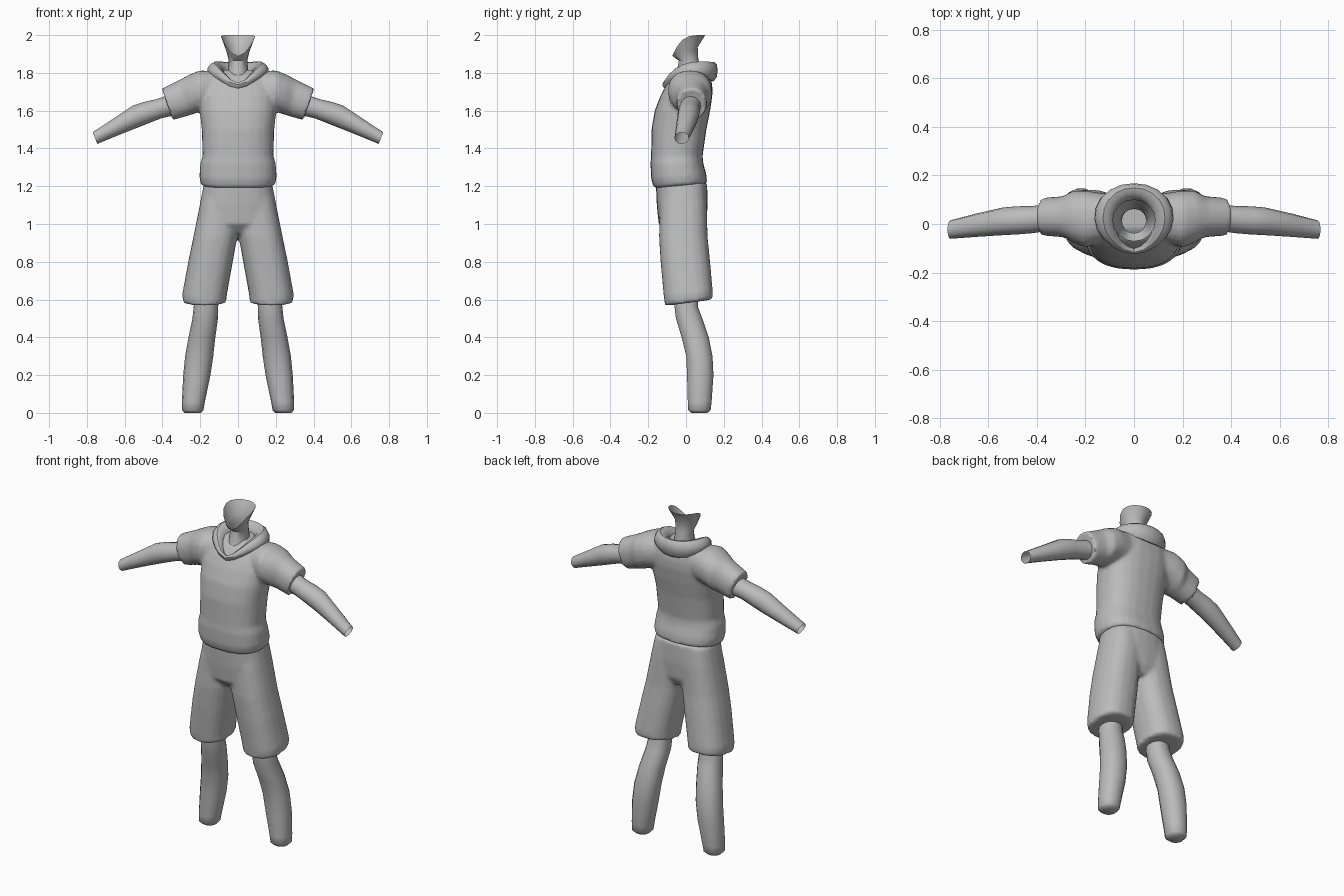
import bpy, bmesh, math
from mathutils import Vector

if "Cube" in bpy.data.objects:
    bpy.data.objects.remove(bpy.data.objects["Cube"])

mat = bpy.data.materials.new("plain_grey")
mat.diffuse_color = (0.5, 0.5, 0.5, 1)
mat.use_nodes = True
mat.node_tree.nodes["Principled BSDF"].inputs["Base Color"].default_value = mat.diffuse_color


def box_ring(z, x0, x1, y0, y1, tilt=0.0):
    """Horizontal ring given by its extents; tilt lifts the back."""
    return (Vector(((x0 + x1) / 2, (y0 + y1) / 2, z)),
            Vector(((x1 - x0) / 2, 0, 0)), Vector((0, (y1 - y0) / 2, tilt)))


def side_ring(x, y, z, dx, dz, ry):
    """Ring across a limb that points sideways."""
    return Vector((x, y, z)), Vector((0, ry, 0)), Vector((dx, 0, dz))


def bridge(bm, a, b):
    n = len(a)
    for i in range(n):
        bm.faces.new((a[i], a[(i + 1) % n], b[(i + 1) % n], b[i]))


def loft(bm, rings, sides=16, power=2.0, sign=1, cap_start=True, cap_end=True):
    loops = []
    for c, u, v in rings:
        loop = []
        for i in range(sides):
            t = 2 * math.pi * i / sides
            cs, sn = math.cos(t), math.sin(t)
            p = (c + u * math.copysign(abs(cs) ** (2 / power), cs)
                 + v * math.copysign(abs(sn) ** (2 / power), sn))
            loop.append(bm.verts.new((p.x * sign, p.y, p.z)))
        loops.append(loop)
    for a, b in zip(loops, loops[1:]):
        bridge(bm, a, b)
    if cap_start:
        bm.faces.new(loops[0])
    if cap_end:
        bm.faces.new(loops[-1])
    return loops


def finish(name, bm, blend=False):
    bmesh.ops.recalc_face_normals(bm, faces=bm.faces)
    me = bpy.data.meshes.new(name)
    bm.to_mesh(me)
    bm.free()
    me.materials.append(mat)
    ob = bpy.data.objects.new(name, me)
    bpy.context.collection.objects.link(ob)
    bpy.ops.object.select_all(action='DESELECT')
    bpy.context.view_layer.objects.active = ob
    ob.select_set(True)
    if blend:  # fuse overlapping cloth volumes into one soft surface
        r = ob.modifiers.new("fuse", 'REMESH')
        r.mode = 'VOXEL'
        r.voxel_size = 0.011
        r.use_smooth_shade = True
        s = ob.modifiers.new("soften", 'SMOOTH')
        s.factor = 0.5
        s.iterations = 5
        bpy.ops.object.modifier_apply(modifier="fuse")
        bpy.ops.object.modifier_apply(modifier="soften")
    bpy.ops.object.shade_smooth_by_angle(angle=math.radians(50))
    return ob


# Shirt: torso and short sleeves
bm = bmesh.new()
torso = [(1.20, .17, -.15, .09), (1.207, .197, -.172, .112), (1.25, .205, -.185, .108),
         (1.32, .200, -.188, .092), (1.36, .188, -.185, .088), (1.5, .192, -.183, .108),
         (1.6, .203, -.166, .128), (1.68, .205, -.135, .14), (1.73, .195, -.108, .14),
         (1.78, .18, -.07, .13), (1.815, .14, -.02, .115)]
loft(bm, [box_ring(z, -w, w, f, b, .012 if z < 1.3 else 0) for z, w, f, b in torso],
     24, 2.4)
sleeve = [(.08, .03, 1.72, 0, .09, .09), (.2, .02, 1.705, .005, .108, .118),
          (.25, .03, 1.685, .012, .104, .108), (.29, .03, 1.667, .02, .096, .085),
          (.378, .03, 1.632, .029, .084, .078), (.372, .03, 1.633, .022, .064, .06)]
for s in (1, -1):
    loft(bm, [side_ring(*r) for r in sleeve], 20, 2.2, s)
finish("shirt", bm, blend=True)

# Shorts: hips and two wide legs
bm = bmesh.new()
hips = [(.95, .08, -.10, .08), (1.0, .20, -.145, .108), (1.1, .203, -.155, .115),
        (1.22, .18, -.16, .112)]
loft(bm, [box_ring(z, -w, w, f, b) for z, w, f, b in hips], 24, 2.4)
short_leg = [(.583, .09, .27, -.09, .12, .014), (.588, .062, .292, -.112, .142, .018),
             (.63, .058, .295, -.118, .142, .015), (.8, .027, .264, -.135, .128, 0),
             (.93, .004, .237, -.143, .115, 0), (1.1, -.02, .203, -.14, .11, 0),
             (1.2, -.02, .183, -.13, .10, 0)]
for s in (1, -1):
    loft(bm, [box_ring(*r) for r in short_leg], 20, 2.4, s)
finish("shorts", bm, blend=True)

# Bare forearms (open at the wrist) and lower legs
arm = [(.33, .03, 1.635, .015, .055, .055), (.42, .018, 1.61, .015, .05, .056),
       (.48, .015, 1.592, .018, .054, .058), (.54, .011, 1.57, .018, .056, .057),
       (.65, -.005, 1.512, .014, .043, .048), (.757, -.023, 1.455, .012, .031, .038)]
leg = [(.66, .10, .22, -.07, .06), (.56, .105, .235, -.062, .065),
       (.5, .106, .241, -.055, .088), (.4, .12, .262, -.025, .122),
       (.3, .131, .28, 0, .142), (.2, .146, .29, .004, .147),
       (.06, .175, .297, .008, .137), (.015, .183, .296, .01, .132),
       (0, .197, .282, .028, .115)]
for s, side in ((1, "left"), (-1, "right")):
    bm = bmesh.new()
    loft(bm, [side_ring(*r) for r in arm], 12, 2, s, cap_end=False)
    finish(side + "_forearm", bm)
    bm = bmesh.new()
    loft(bm, [box_ring(*r) for r in leg], 14, 2.2, s)
    finish(side + "_lower_leg", bm)

# Neck flaring into an open jaw rim that dips at the chin
bm = bmesh.new()
neck = [(1.68, .07, -.10, .08, 0), (1.76, .056, -.072, .08, 0), (1.82, .053, -.046, .075, 0),
        (1.87, .05, -.038, .065, .005), (1.91, .06, -.065, .062, .026),
        (1.95, .09, -.072, .102, 0)]
loops = loft(bm, [box_ring(z, -w, w, f, b, t) for z, w, f, b, t in neck], 16, cap_end=False)
for v in loops[-1]:
    v.co.z = 2 - .11 * max(0, (.102 - v.co.y) / .174) ** 4
finish("neck", bm)

# Folded hood collar: bands from the neck base over the crest to the outer edge,
# each listed from front centre round to back centre
bands = [
    [(0, -.095, 1.70), (.045, -.055, 1.73), (.057, -.01, 1.76), (.057, .04, 1.78),
     (.04, .075, 1.79), (0, .09, 1.79)],
    [(0, -.112, 1.717), (.05, -.075, 1.78), (.085, -.02, 1.83), (.09, .05, 1.845),
     (.052, .098, 1.84), (0, .115, 1.84)],
    [(0, -.132, 1.725), (.082, -.088, 1.81), (.13, -.02, 1.862), (.132, .07, 1.872),
     (.082, .138, 1.872), (0, .16, 1.87)],
    [(0, -.142, 1.715), (.1, -.102, 1.79), (.164, -.03, 1.828), (.172, .07, 1.835),
     (.112, .155, 1.825), (0, .186, 1.82)],
    [(0, -.13, 1.69), (.1, -.09, 1.755), (.168, -.025, 1.785), (.172, .07, 1.775),
     (.115, .14, 1.745), (0, .16, 1.72)],
]
bm = bmesh.new()
loops = []
for half in bands:
    full = half + [(-x, y, z) for x, y, z in half[-2:0:-1]]
    loops.append([bm.verts.new(p) for p in full])
for a, b in zip(loops, loops[1:]):
    bridge(bm, a, b)
bridge(bm, loops[-1], loops[0])
hood = finish("hood_collar", bm)
sub = hood.modifiers.new("round", 'SUBSURF')
sub.levels = sub.render_levels = 1
